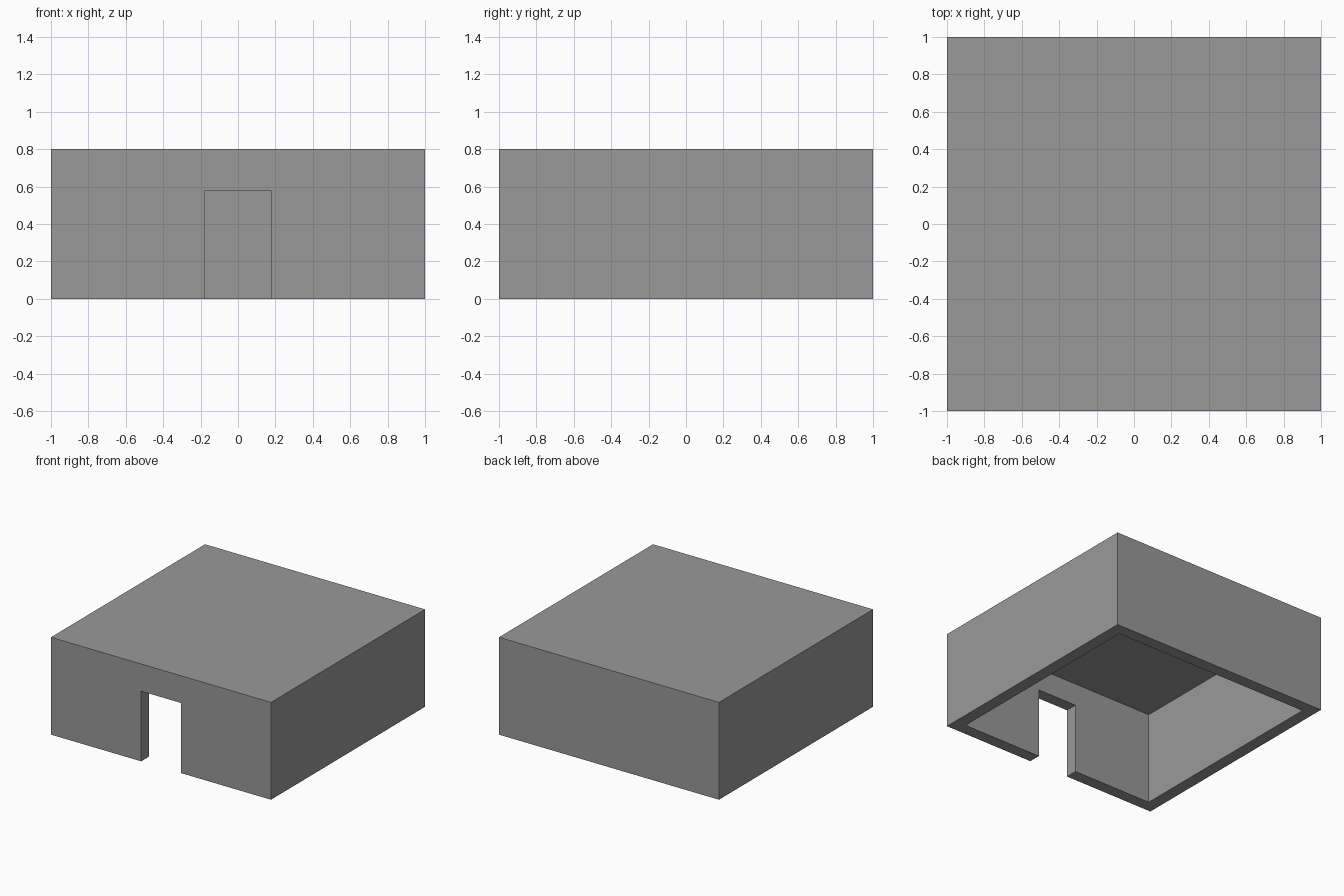
import bpy
import bmesh

# Remove the default cube
cube = bpy.data.objects.get("Cube")
if cube:
    bpy.data.objects.remove(cube, do_unlink=True)

HALF, HEIGHT = 1.0, 0.8        # outer shell
WALL, CEILING = 0.1, 0.76      # wall thickness, underside of the roof
DOOR_HALF, DOOR_TOP = 0.18, 0.576

# Single grey material
GREY = (0.32, 0.32, 0.32, 1.0)
mat = bpy.data.materials.new("plain grey")
mat.use_nodes = True
mat.diffuse_color = GREY
mat.node_tree.nodes["Principled BSDF"].inputs["Base Color"].default_value = GREY


# Walls: one footprint with a door gap, extruded up to a given height
def extrude_outline(bm, points, z0, z1):
    face = bm.faces.new([bm.verts.new((x, y, z0)) for x, y in points])
    moved = bmesh.ops.extrude_face_region(bm, geom=[face])["geom"]
    bmesh.ops.translate(bm, vec=(0, 0, z1 - z0),
                        verts=[v for v in moved if isinstance(v, bmesh.types.BMVert)])


def box_outline(x0, x1, y0, y1):
    return [(x0, y0), (x1, y0), (x1, y1), (x0, y1)]


def make_object(name, bm):
    bmesh.ops.recalc_face_normals(bm, faces=bm.faces)
    mesh = bpy.data.meshes.new(name)
    bm.to_mesh(mesh)
    bm.free()
    mesh.materials.append(mat)
    obj = bpy.data.objects.new(name, mesh)
    bpy.context.collection.objects.link(obj)
    return obj


def cut(target, name, outline, z0, z1):
    bm = bmesh.new()
    extrude_outline(bm, outline, z0, z1)
    cutter = make_object(name, bm)
    cutter.hide_render = True
    cutter.hide_viewport = True
    cutter.display_type = 'WIRE'
    mod = target.modifiers.new(name, 'BOOLEAN')
    mod.operation = 'DIFFERENCE'
    mod.solver = 'EXACT'
    mod.object = cutter


# Solid block for the building
bm = bmesh.new()
extrude_outline(bm, box_outline(-HALF, HALF, -HALF, HALF), 0, HEIGHT)
building = make_object("building_shell", bm)

# Hollow room, open at the bottom
inner = HALF - WALL
cut(building, "room_cutter", box_outline(-inner, inner, -inner, inner), -0.2, CEILING)

# Doorway through the front wall
cut(building, "door_cutter",
    box_outline(-DOOR_HALF, DOOR_HALF, -HALF - 0.2, -HALF + WALL + 0.2), -0.3, DOOR_TOP)
